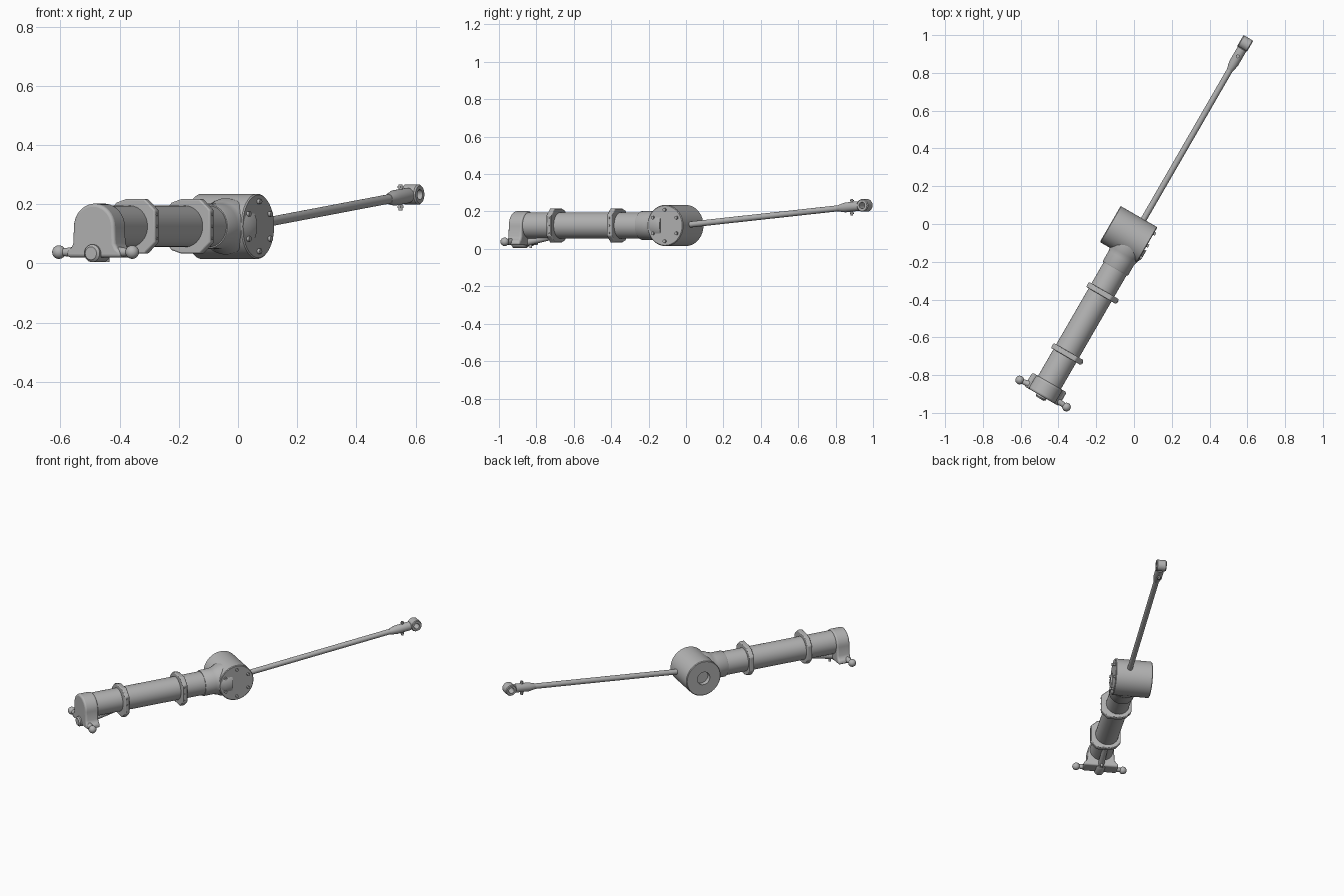
import bpy, bmesh, math
from mathutils import Matrix, Vector

cube = bpy.data.objects.get("Cube")
if cube:
    bpy.data.objects.remove(cube, do_unlink=True)

grey = bpy.data.materials.new("cast_grey")
grey.use_nodes = True
COLOUR = (0.45, 0.45, 0.45, 1)
grey.diffuse_color = COLOUR
grey.node_tree.nodes["Principled BSDF"].inputs["Base Color"].default_value = COLOUR

TURN = Matrix.Rotation(math.radians(-30), 4, "Z")  # axle heading
CX, CZ = 0.032, 0.125                              # axle centre line
X, Y, Z = Vector((1, 0, 0)), Vector((0, 1, 0)), Vector((0, 0, 1))


def finish(name, bm, bevel=0, segments=3):
    bmesh.ops.recalc_face_normals(bm, faces=bm.faces)
    bm.transform(TURN)
    mesh = bpy.data.meshes.new(name)
    bm.to_mesh(mesh)
    bm.free()
    mesh.materials.append(grey)
    ob = bpy.data.objects.new(name, mesh)
    bpy.context.collection.objects.link(ob)
    if bevel:
        mod = ob.modifiers.new("rounded_edges", "BEVEL")
        mod.width, mod.segments = bevel, segments
        mod.limit_method, mod.angle_limit = "ANGLE", math.radians(40)
    bpy.ops.object.select_all(action="DESELECT")
    ob.select_set(True)
    bpy.context.view_layer.objects.active = ob
    bpy.ops.object.shade_smooth_by_angle(angle=math.radians(35))
    return ob


def lathe(name, profile, origin, axis, steps=32, closed=False):
    """Revolve (distance along axis, radius) points about the axis."""
    bm = bmesh.new()
    rot = axis.to_track_quat("Z", "Y").to_matrix().to_4x4()
    place = Matrix.Translation(origin) @ rot
    verts = [bm.verts.new((r, 0, d)) for d, r in profile]
    pairs = list(zip(verts, verts[1:]))
    if closed:
        pairs.append((verts[-1], verts[0]))
    edges = [bm.edges.new(p) for p in pairs]
    bmesh.ops.spin(bm, geom=verts + edges, axis=(0, 0, 1), cent=(0, 0, 0),
                   angle=math.tau, steps=steps, use_duplicate=False)
    bmesh.ops.remove_doubles(bm, verts=bm.verts, dist=1e-5)
    bm.transform(place)
    return finish(name, bm)


def rod(name, start, end, r1, r2=None, steps=24):
    start, end = Vector(start), Vector(end)
    length = (end - start).length
    profile = [(0, 0), (0, r1), (length, r2 or r1), (length, 0)]
    return lathe(name, profile, start, end - start, steps)


def slab(name, outline, y0, y1, bevel, segments=3):
    """Extrude an (x, z) outline along the axle."""
    bm = bmesh.new()
    face = bm.faces.new([bm.verts.new((x, y0, z)) for x, z in outline])
    new = bmesh.ops.extrude_face_region(bm, geom=[face])["geom"]
    bmesh.ops.translate(bm, vec=(0, y1 - y0, 0),
                        verts=[v for v in new if isinstance(v, bmesh.types.BMVert)])
    return finish(name, bm, bevel, segments)


# Gear housing drum with a bored rear face
R, E = 0.11, 0.004
lathe("gear_housing",
      [(-0.08, 0), (-0.08, 0.04), (-0.109, 0.04), (-0.109, R - E), (-0.109 + E, R),
       (0.116 - E, R), (0.116, R - E), (0.116, 0)],
      Vector((0, -0.063, CZ)), X, 64)

# Cover bolts
for i in range(6):
    a = math.radians(30 + 60 * i)
    y, z = -0.063 + 0.084 * math.cos(a), CZ + 0.084 * math.sin(a)
    rod(f"cover_bolt_{i + 1}", (0.11, y, z), (0.126, y, z), 0.009, steps=12)

# Axle tube with its housing collar
lathe("axle_tube", [(-0.98, 0), (-0.98, 0.07), (-0.1, 0.07), (-0.1, 0)],
      Vector((CX, 0, CZ)), Y, 48)
lathe("housing_collar",
      [(-0.255, 0), (-0.255, 0.074), (-0.25, 0.077), (-0.19, 0.077),
       (-0.165, 0.083), (-0.14, 0.095), (-0.09, 0.095), (-0.09, 0)],
      Vector((CX, 0, CZ)), Y, 48)

# Clamp flanges with flat, riveted sides
outline = [(-0.053, 0.045), (-0.022, 0.08), (0.015, 0.092), (0.09, 0.092), (0.13, 0.055)]
outline += [(x, -z) for x, z in reversed(outline)]
for n, y in (("inner", -0.4), ("outer", -0.773)):
    slab(f"{n}_flange", [(x, CZ + z) for x, z in outline], y - 0.015, y + 0.015, 0.005, 2)
    for i in (-1, 0, 1):
        z = CZ + 0.04 * i
        rod(f"{n}_flange_rivet_{i + 2}", (0.12, y, z), (0.133, y, z), 0.005, steps=10)

# Arched end cap flaring into its foot
half = [(0.105, 0.02), (0.105, 0.042), (0.09, 0.052), (0.082, 0.068)]
arch = [(0.08 * math.cos(math.pi * i / 20), 0.122 + 0.08 * math.sin(math.pi * i / 20))
        for i in range(21)]
cap = half + arch + [(-x, z) for x, z in reversed(half)]
slab("end_cap", [(CX + x, z) for x, z in cap], -1.034, -0.95, 0.014, 4)

# Ball studs on both sides of the foot
for side, n in ((-1, "right"), (1, "left")):
    rod(f"{n}_stud", (CX + side * 0.085, -1.012, 0.038),
        (CX + side * 0.143, -1.018, 0.038), 0.018, 0.011)
    ball = [(0.023 * -math.cos(math.pi * i / 14), 0.023 * math.sin(math.pi * i / 14))
            for i in range(15)]
    lathe(f"{n}_ball", ball, Vector((CX + side * 0.143, -1.018, 0.038)), X, 24)

# Lower boss, its strut and the locking pin
lathe("foot_boss", [(-1.05, 0), (-1.05, 0.022), (-1.042, 0.03), (-0.97, 0.03),
                    (-0.96, 0.024), (-0.96, 0)], Vector((CX, 0, 0.034)), Y)
rod("foot_strut", (CX, -0.98, 0.032), (CX, -0.8, 0.066), 0.02, 0.015)
rod("foot_pin", (CX, -0.94, 0.004), (CX, -0.94, 0.06), 0.008, steps=16)


# Drive shaft rising toward the far joint
def on_shaft(y):
    return Vector((CX, y, 0.126 + 0.095 * y))


direction = (on_shaft(1) - on_shaft(0)).normalized()
rod("drive_shaft", on_shaft(-0.02), on_shaft(1.0), 0.016)
lathe("shaft_socket", [(0, 0), (0, 0.017), (0.04, 0.026), (0.13, 0.026), (0.14, 0)],
      on_shaft(0.96), direction)

# Eye joint and its cross pin
lathe("shaft_eye", [(-0.03, 0.017), (-0.03, 0.03), (-0.025, 0.034), (0.025, 0.034),
                    (0.03, 0.03), (0.03, 0.017)], on_shaft(1.122), X, closed=True)
pin = on_shaft(1.043)
rod("socket_pin", pin - Z * 0.046, pin + Z * 0.042, 0.007, steps=16)
rod("pin_head", pin + Z * 0.03, pin + Z * 0.037, 0.011, steps=6)
rod("pin_nut", pin - Z * 0.038, pin - Z * 0.03, 0.011, steps=6)
